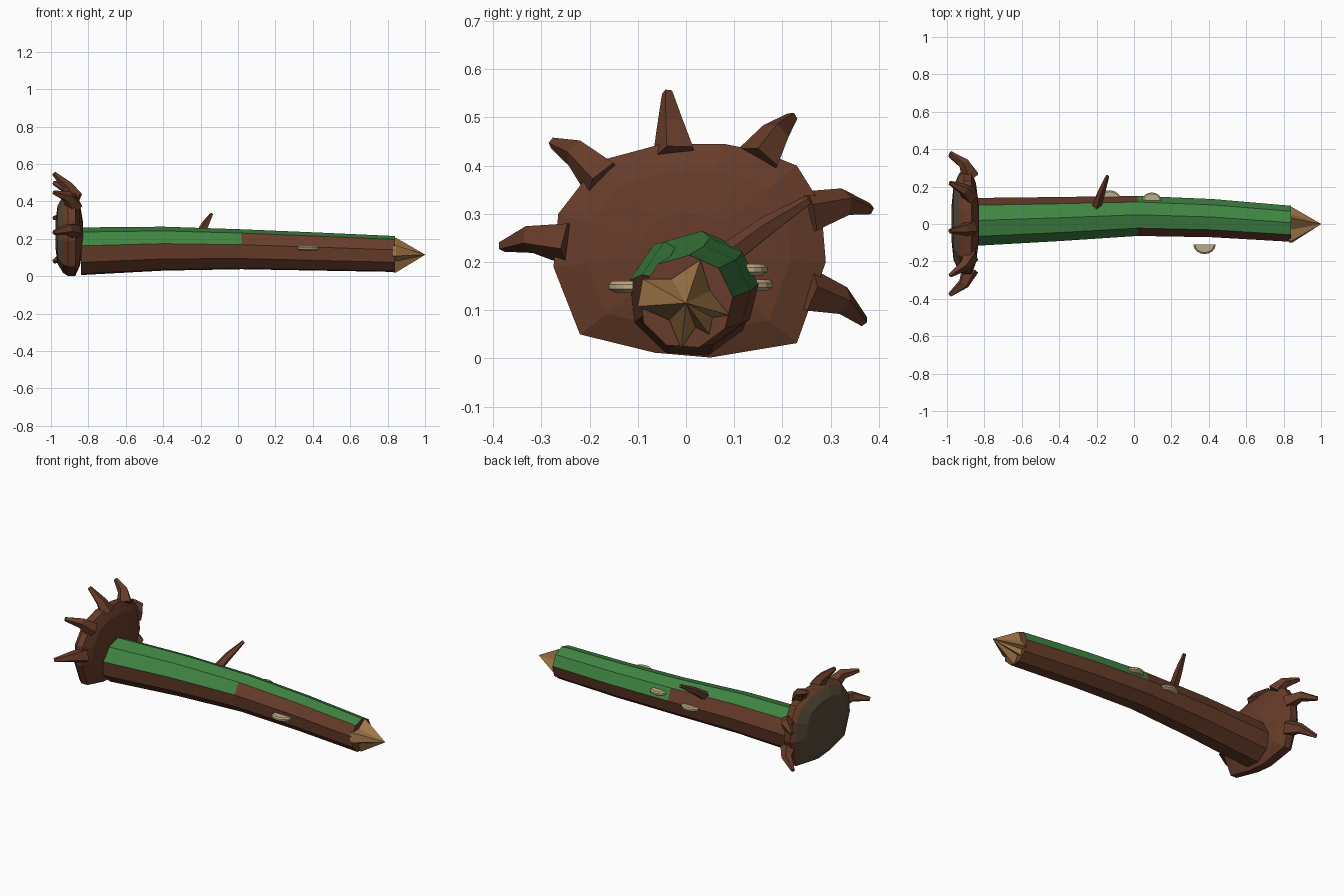
import bpy, bmesh, math
from mathutils import Vector

if "Cube" in bpy.data.objects:
    bpy.data.objects.remove(bpy.data.objects["Cube"], do_unlink=True)


def material(name, rgb):
    """Flat colour given as 0-255 sRGB, stored as linear."""
    lin = [((c / 255 + 0.055) / 1.055) ** 2.4 for c in rgb] + [1]
    m = bpy.data.materials.new(name)
    m.use_nodes = True
    m.diffuse_color = lin
    bsdf = m.node_tree.nodes["Principled BSDF"]
    bsdf.inputs["Base Color"].default_value = lin
    bsdf.inputs["Roughness"].default_value = 0.9
    return m


bark = material("bark brown", (103, 60, 42))
moss = material("moss green", (64, 133, 67))
wood = material("bare wood tan", (160, 118, 72))
fungus = material("fungus cream", (190, 172, 134))
soil = material("soil grey brown", (90, 75, 60))


def loft(name, rings, mats, rule=None):
    """Skin a list of equal-sized rings, cap both ends; rule(ring, side) picks the material."""
    bm = bmesh.new()
    loops = [[bm.verts.new(p) for p in ring] for ring in rings]
    n = len(loops[0])
    last = len(loops) - 1
    for i in range(last):
        for j in range(n):
            k = (j + 1) % n
            f = bm.faces.new((loops[i][j], loops[i][k], loops[i + 1][k], loops[i + 1][j]))
            f.material_index = rule(i, j) if rule else 0
    for i, loop in ((0, loops[0]), (last, loops[-1])):
        bm.faces.new(loop).material_index = rule(i, -1) if rule else 0
    bmesh.ops.recalc_face_normals(bm, faces=bm.faces)
    mesh = bpy.data.meshes.new(name)
    bm.to_mesh(mesh)
    bm.free()
    for m in mats:
        mesh.materials.append(m)
    ob = bpy.data.objects.new(name, mesh)
    bpy.context.collection.objects.link(ob)
    return ob


def spike(name, path, radii, sides):
    """Tapered tube along a bent path."""
    pts = [Vector(p) for p in path]
    rings = []
    for i, p in enumerate(pts):
        d = (pts[min(i + 1, len(pts) - 1)] - pts[max(i - 1, 0)]).normalized()
        u = d.cross(Vector((1, 0, 0))).normalized()
        v = d.cross(u)
        rings.append([p + radii[i] * (u * math.cos(a) + v * math.sin(a))
                      for a in (math.tau * (j + 0.5) / sides for j in range(sides))])
    return loft(name, rings, [bark])


# Trunk: nine-sided, gently bowed, moss shifting round one side half way along
SIDES = 9
stations = [(-0.84, 0.01, 0.131, 0.13), (-0.4, 0.025, 0.145, 0.12), (0.02, 0.042, 0.142, 0.109),
            (0.42, 0.03, 0.13, 0.104), (0.84, 0, 0.117, 0.098)]
trunk_rings = []
for x, y, z, r in stations:
    angles = [math.radians(6 + 40 * j) for j in range(SIDES)]
    trunk_rings.append([(x, y + r * math.cos(a), z + r * math.sin(a)) for a in angles])


def moss_rule(i, j):
    first = 1 if i < 2 else 0
    return int(first <= j < first + 3)


loft("trunk", trunk_rings, [bark, moss], moss_rule)

# Splintered end: star-shaped spike of bare wood
star = [(0.03, 0.205), (0.05, 0.14), (0.09, 0.09), (0.055, 0.085), (0.048, 0.05), (0.02, 0.065),
        (-0.01, 0.02), (-0.035, 0.08), (-0.1, 0.108), (-0.09, 0.165), (-0.03, 0.165)]
loft("splintered_end", [[(0.83, y, z) for y, z in star],
                        [(0.845, y, z) for y, z in star],
                        [(1.0, y * 0.01, 0.115 + (z - 0.115) * 0.01) for y, z in star]], [wood])

# Root plate: irregular disc, bark on the trunk side and soil behind
outline = [(-0.22, 0.05), (-0.065, 0.012), (0.05, 0.002), (0.23, 0.032), (0.29, 0.2), (0.28, 0.32),
           (0.23, 0.4), (0.155, 0.43), (0.08, 0.445), (-0.05, 0.445), (-0.18, 0.41),
           (-0.265, 0.3), (-0.275, 0.19)]
layers = [(-0.83, 0.35), (-0.845, 0.75), (-0.87, 1), (-0.91, 1), (-0.935, 0.93), (-0.965, 0.7), (-0.975, 0.35)]
loft("root_plate", [[(x, y * s, 0.22 + (z - 0.22) * s) for y, z in outline] for x, s in layers],
     [bark, soil], lambda i, j: int(i > 3))

# Broken roots curling backwards from the rim: base, bend and tip as (y, z)
roots = [((-0.022, 0.42), (-0.03, 0.48), (-0.038, 0.55)),
         ((0.15, 0.41), (0.185, 0.465), (0.22, 0.5)),
         ((0.25, 0.3), (0.325, 0.322), (0.38, 0.31)),
         ((0.25, 0.14), (0.32, 0.12), (0.367, 0.078)),
         ((-0.17, 0.37), (-0.225, 0.425), (-0.275, 0.447)),
         ((-0.24, 0.24), (-0.32, 0.25), (-0.38, 0.233))]
for i, root in enumerate(roots):
    path = [(x, y, z) for x, (y, z) in zip((-0.875, -0.91, -0.985), root)]
    spike(f"root_{i + 1}", path, (0.048, 0.031, 0.012), 5)

# Branch stub
spike("branch_stub", [(-0.21, 0.07, 0.2), (-0.175, 0.17, 0.275), (-0.142, 0.257, 0.33)],
      (0.028, 0.022, 0.01), 5)


# Shelf fungi: thin half discs with a slimmer underside
def shelf(name, x, y, z, r, side):
    arc = [math.pi * j / 8 for j in range(9)]
    rings = [[(x + r * s * math.cos(a), y + side * r * 0.84 * s * math.sin(a), z + h) for a in arc]
             for h, s in ((-0.012, 0.75), (-0.005, 1), (0.005, 1), (0.012, 0.85))]
    loft(name, rings, [fungus])


shelf("front_fungus", 0.377, -0.11, 0.149, 0.06, -1)
shelf("back_fungus_low", -0.13, 0.13, 0.152, 0.06, 1)
shelf("back_fungus_high", 0.095, 0.125, 0.184, 0.052, 1)
